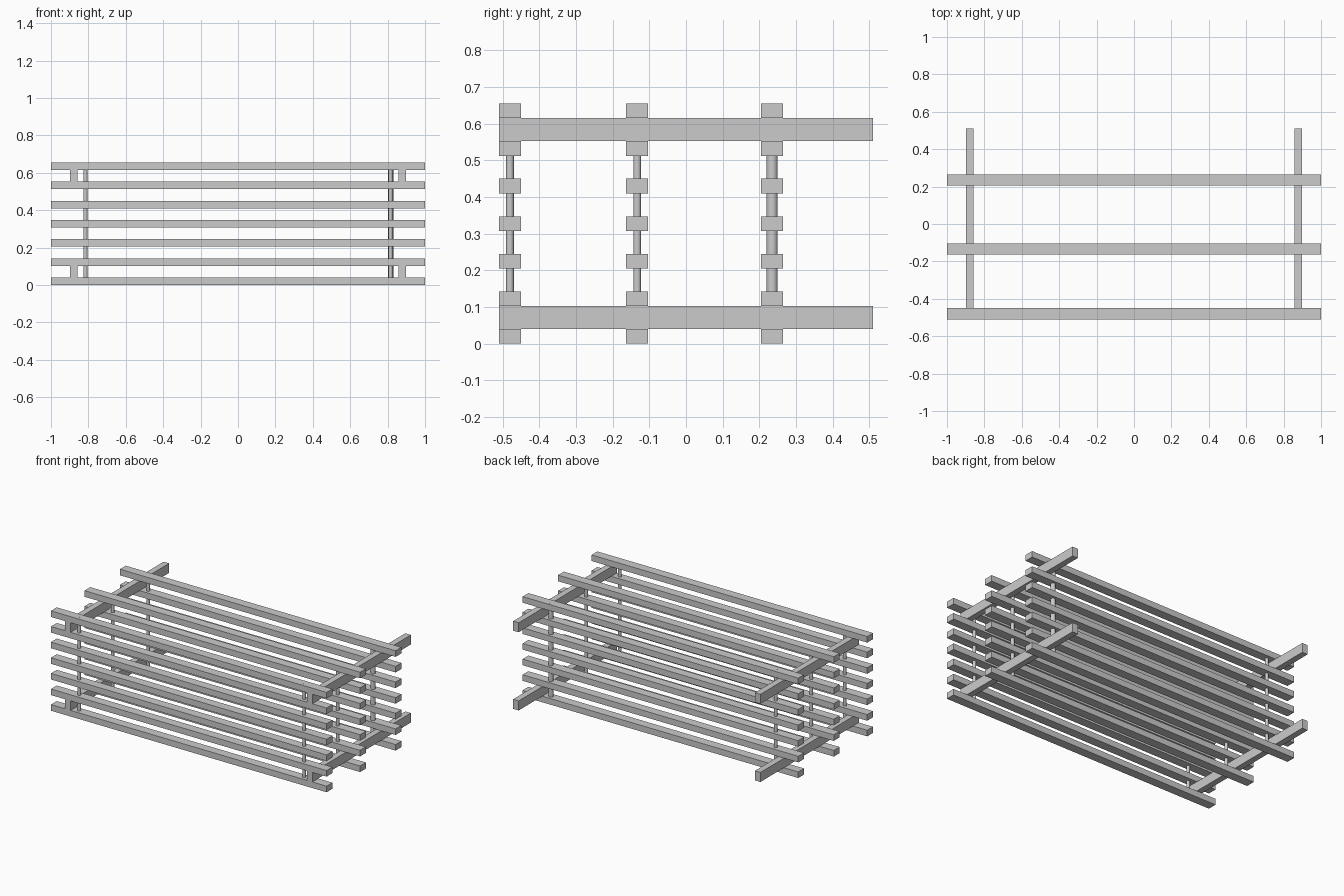
import bpy, math

if "Cube" in bpy.data.objects:
    bpy.data.objects.remove(bpy.data.objects["Cube"])

STEP = 0.1025      # vertical distance between slat layers
SLAT_H = 0.04
HEIGHT = 6 * STEP + SLAT_H


def box(name, size, loc):
    bpy.ops.mesh.primitive_cube_add(size=1, location=loc)
    ob = bpy.context.object
    ob.name = name
    ob.scale = size
    bpy.ops.object.transform_apply(location=False, rotation=False, scale=True)
    return ob


def rod(name, x, y, radius):
    bpy.ops.mesh.primitive_cylinder_add(vertices=32, radius=radius, depth=HEIGHT,
                                        location=(x, y, HEIGHT / 2 + 0.0003))
    bpy.context.object.name = name
    bpy.ops.object.shade_smooth_by_angle(angle=math.radians(30))


# Three rows of long slats, seven layers high
rows = {"front": -0.48, "middle": -0.133, "back": 0.235}
for row, y in rows.items():
    for i in range(7):
        box(f"{row}_slat_{i + 1}", (2.0, 0.06, SLAT_H), (0, y, i * STEP + SLAT_H / 2))

for side, s in (("left", -1), ("right", 1)):
    # Cross rails filling the lowest and highest gaps
    for level, gap in (("lower", 0), ("upper", 5)):
        z0 = gap * STEP + SLAT_H
        h = STEP - SLAT_H
        box(f"{side}_{level}_cross_rail", (0.04, 1.02, h), (s * 0.877, 0, z0 + h / 2))
    # Vertical threaded rods; the back right one is thicker
    for row, y in rows.items():
        thick = side == "right" and row == "back"
        rod(f"{side}_{row}_rod", s * 0.816, y, 0.015 if thick else 0.0105)
